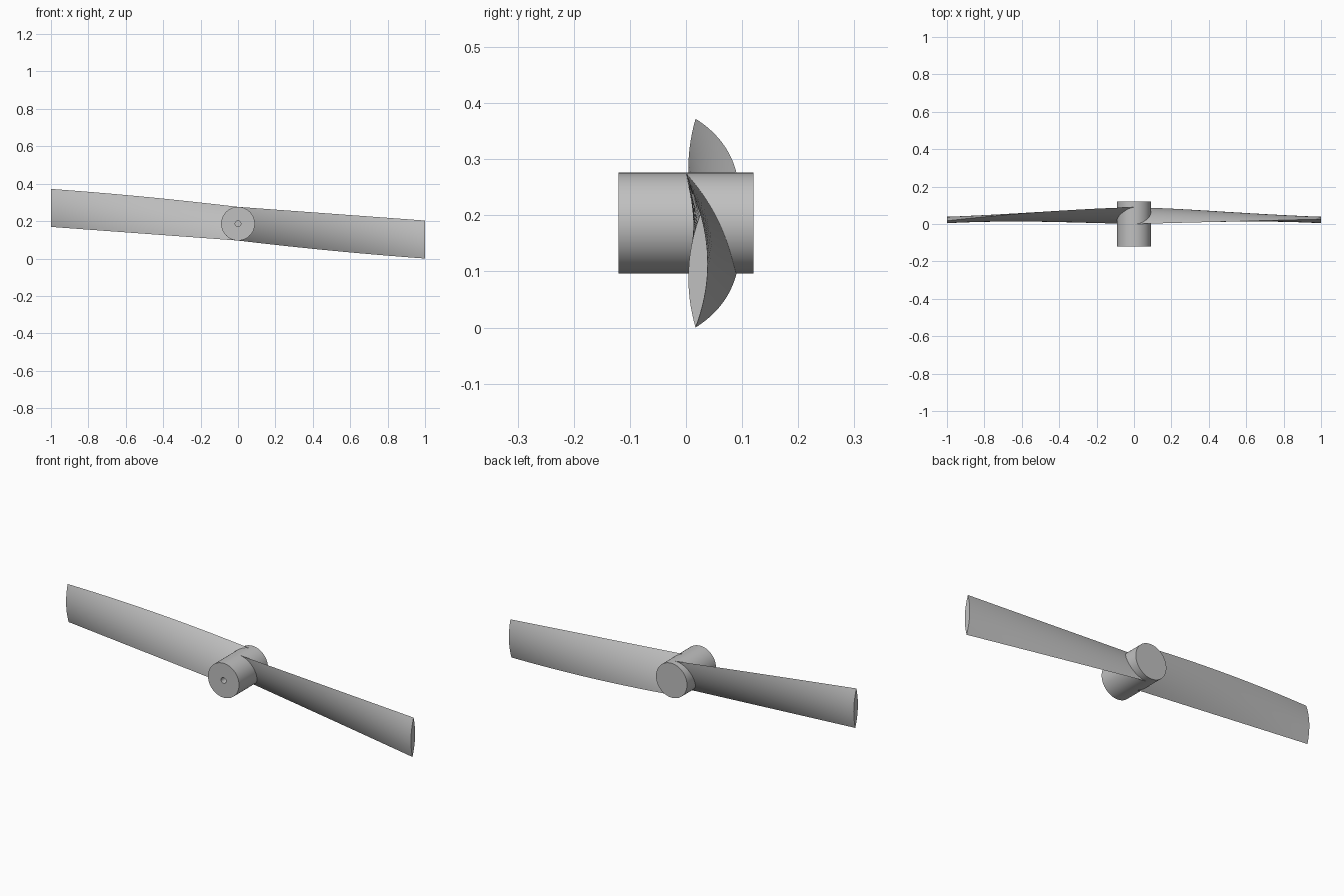
import bpy, bmesh
from math import cos, sin, pi
from mathutils import Vector, Matrix

cube = bpy.data.objects.get("Cube")
if cube:
    bpy.data.objects.remove(cube, do_unlink=True)

AXIS_Z = 0.186
HUB_R = 0.09

grey = bpy.data.materials.new("light_grey")
grey.use_nodes = True
colour = (0.53, 0.53, 0.53, 1)
grey.diffuse_color = colour
grey.node_tree.nodes["Principled BSDF"].inputs["Base Color"].default_value = colour


def finish(name, bm):
    """Turn a bmesh into a smooth-shaded object on the propeller axis."""
    bmesh.ops.recalc_face_normals(bm, faces=bm.faces)
    mesh = bpy.data.meshes.new(name)
    bm.to_mesh(mesh)
    bm.free()
    mesh.materials.append(grey)
    obj = bpy.data.objects.new(name, mesh)
    obj.location.z = AXIS_Z
    bpy.context.collection.objects.link(obj)
    bpy.ops.object.select_all(action='DESELECT')
    obj.select_set(True)
    bpy.context.view_layer.objects.active = obj
    bpy.ops.object.shade_smooth_by_angle(angle=pi / 6)
    return obj


def loft(bm, rings):
    """Skin a list of closed rings of points and cap both ends."""
    loops = [[bm.verts.new(p) for p in ring] for ring in rings]
    n = len(loops[0])
    for a, b in zip(loops, loops[1:]):
        for i in range(n):
            j = (i + 1) % n
            bm.faces.new((a[i], a[j], b[j], b[i]))
    bm.faces.new(loops[0])
    bm.faces.new(loops[-1])


def blade_section(t):
    """Lens section at t along the blade, its chord twisting towards the tip."""
    low = Vector((0, 0.09 - 0.073 * (0.43 * t + 0.57 * t * t),
                  -0.09 - 0.096 * (1.25 * t - 0.25 * t * t)))
    high = Vector((0, 0.026 * t, HUB_R - 0.073 * t))
    chord = high - low
    normal = Vector((0, chord.z, -chord.y)).normalized()
    steps = 16
    points = []
    for side in (1, -1):
        for i in range(steps):
            u = i / steps if side > 0 else 1 - i / steps
            bulge = 0.017 * 4 * u * (1 - u) * side
            p = low + chord * u + normal * bulge
            p.x = t
            points.append(p)
    return points


# Hub: turned profile with a blind shaft hole in the front
bm = bmesh.new()
profile = [(HUB_R, 0.12), (HUB_R, -0.12), (0.015, -0.12), (0.015, -0.06)]
segments = 64
loft(bm, [[(r * cos(2 * pi * i / segments), y, r * sin(2 * pi * i / segments))
           for i in range(segments)] for r, y in profile])
finish("hub", bm)

# Blades: the second is the first turned half way round the shaft
for name, turn in (("left_blade", 0), ("right_blade", pi)):
    bm = bmesh.new()
    loft(bm, [blade_section(i / 24) for i in range(25)])
    bm.transform(Matrix.Rotation(turn, 4, 'Y'))
    finish(name, bm)
